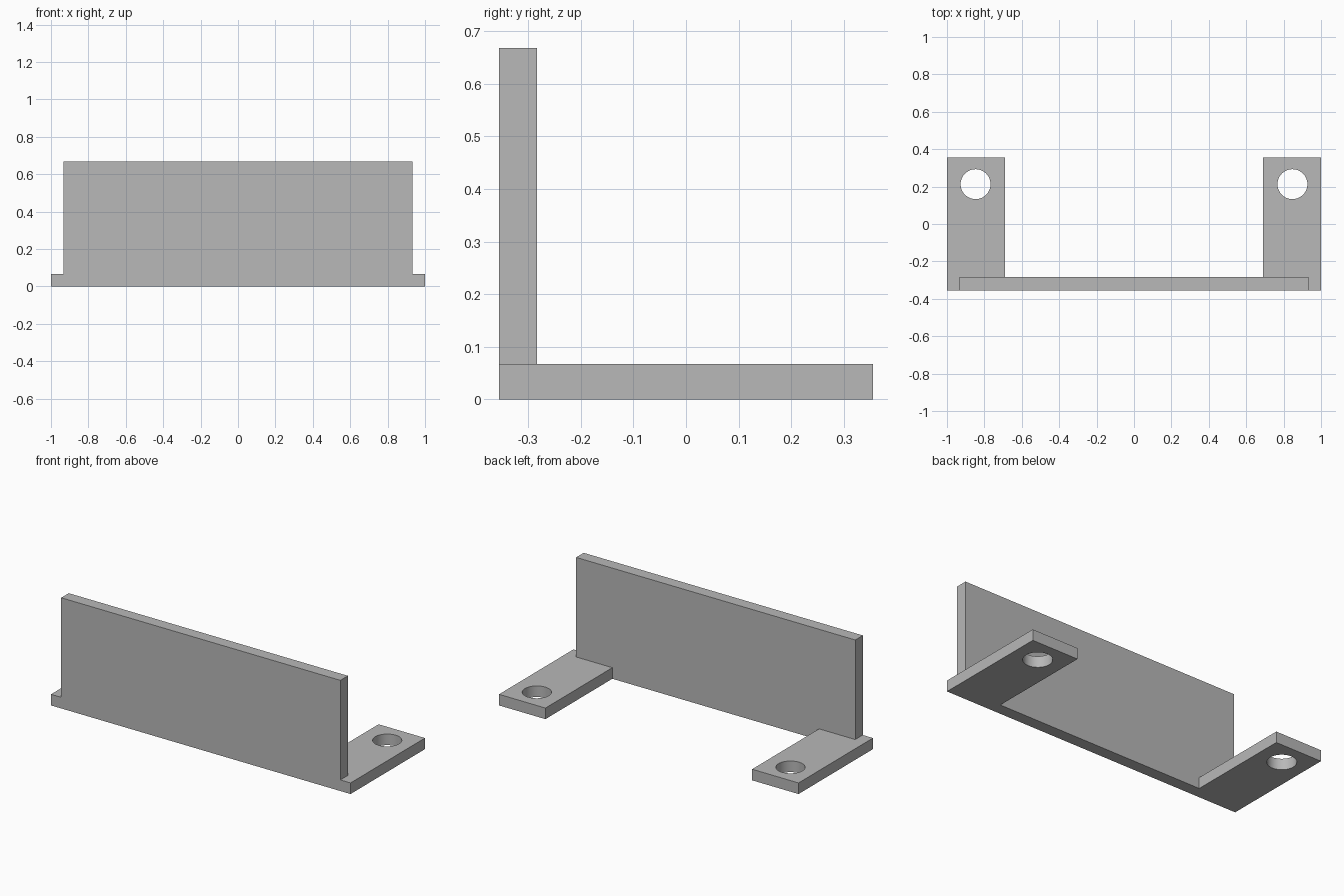
import bpy, bmesh, math

cube = bpy.data.objects.get("Cube")
if cube:
    bpy.data.objects.remove(cube, do_unlink=True)

HALF_X, HALF_Y = 1.0, 0.355
BASE_T, HEIGHT = 0.067, 0.668
WALL_HALF, WALL_BACK = 0.932, -0.283
FOOT_IN = 0.69
HOLE_X, HOLE_Y, HOLE_R = 0.847, 0.213, 0.08

grey = bpy.data.materials.new("plain grey")
grey.use_nodes = True
colour = (0.48, 0.48, 0.48, 1)
grey.diffuse_color = colour
grey.node_tree.nodes["Principled BSDF"].inputs["Base Color"].default_value = colour


def prism(name, outline, z0, z1):
    """Extrude a flat outline from z0 up to z1."""
    bm = bmesh.new()
    face = bm.faces.new([bm.verts.new((x, y, z0)) for x, y in outline])
    top = bmesh.ops.extrude_face_region(bm, geom=[face])["geom"]
    bmesh.ops.translate(bm, vec=(0, 0, z1 - z0),
                        verts=[v for v in top if isinstance(v, bmesh.types.BMVert)])
    bmesh.ops.recalc_face_normals(bm, faces=bm.faces)
    mesh = bpy.data.meshes.new(name)
    bm.to_mesh(mesh)
    bm.free()
    mesh.materials.append(grey)
    obj = bpy.data.objects.new(name, mesh)
    bpy.context.collection.objects.link(obj)
    return obj


def combine(target, tool, operation):
    """Apply a boolean and discard the tool object."""
    mod = target.modifiers.new(operation.lower(), 'BOOLEAN')
    mod.operation, mod.object, mod.solver = operation, tool, 'EXACT'
    bpy.context.view_layer.objects.active = target
    bpy.ops.object.modifier_apply(modifier=mod.name)
    bpy.data.objects.remove(tool, do_unlink=True)


# U-shaped base: front strip with a foot at each end
half = [(HALF_X, -HALF_Y), (HALF_X, HALF_Y), (FOOT_IN, HALF_Y), (FOOT_IN, WALL_BACK)]
bracket = prism("bracket", half + [(-x, y) for x, y in reversed(half)], 0, BASE_T)

# Upright plate merged with the front strip
wall = prism("upright_plate",
             [(-WALL_HALF, -HALF_Y), (WALL_HALF, -HALF_Y),
              (WALL_HALF, WALL_BACK), (-WALL_HALF, WALL_BACK)], BASE_T / 2, HEIGHT)
combine(bracket, wall, 'UNION')

# Round screw hole through each foot
for side in (-1, 1):
    angles = [math.tau * i / 48 for i in range(48)]
    cutter = prism("hole_cutter",
                   [(side * HOLE_X + HOLE_R * math.cos(a), HOLE_Y + HOLE_R * math.sin(a))
                    for a in angles], -0.1, 0.2)
    cutter.hide_render = True
    combine(bracket, cutter, 'DIFFERENCE')

# Smooth hole walls, crisp plate edges
bpy.ops.object.select_all(action='DESELECT')
bracket.select_set(True)
bpy.context.view_layer.objects.active = bracket
bpy.ops.object.shade_smooth_by_angle(angle=math.radians(30))
